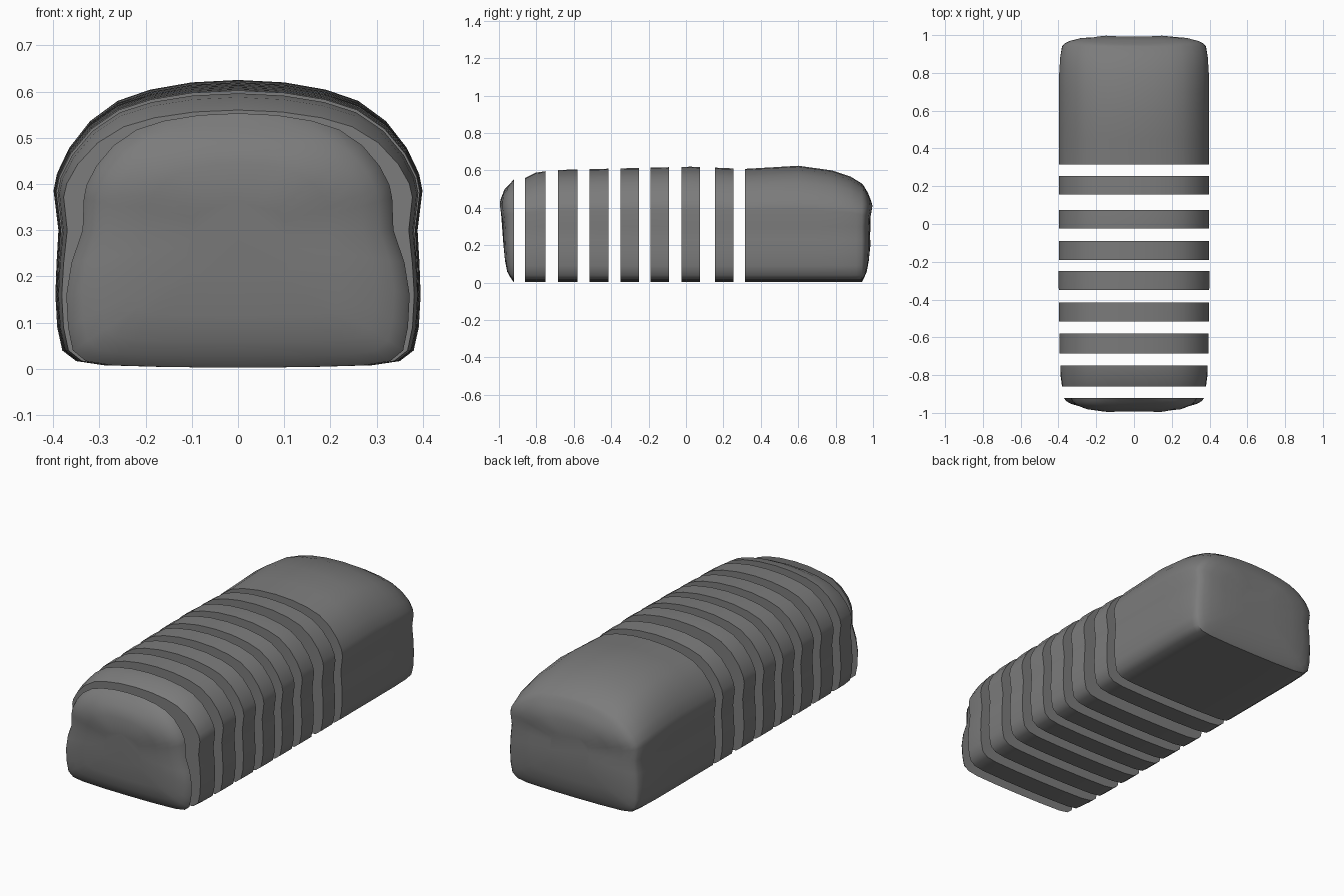
import bpy
import math

if "Cube" in bpy.data.objects:
    bpy.data.objects.remove(bpy.data.objects["Cube"], do_unlink=True)

crust = bpy.data.materials.new("grey_crust")
crust.use_nodes = True
GREY = (0.2, 0.2, 0.2, 1)
crust.diffuse_color = GREY
crust.node_tree.nodes["Principled BSDF"].inputs["Base Color"].default_value = GREY

# Loaf outline from the left crown round to the bottom (x, z)
LEFT = [(0.1, 0.605), (0.19, 0.59), (0.26, 0.567), (0.32, 0.525), (0.365, 0.47),
        (0.39, 0.42), (0.397, 0.385), (0.387, 0.3), (0.392, 0.23), (0.395, 0.16),
        (0.391, 0.09), (0.38, 0.04), (0.35, 0.017), (0.29, 0.008), (0.15, 0.004)]
OUTLINE = [(0, 0.61)] + LEFT + [(0, 0.003)] + [(-x, z) for x, z in reversed(LEFT)]
WAIST = 0.3

# Changes along the loaf: y, crown height, upper width, lower width
ALONG = [(-0.92, 0.553, 0.84, 0.94), (-0.86, 0.56, 0.95, 0.965), (-0.8, 0.59, 0.975, 0.985),
         (-0.7, 0.602, 0.99, 0.99), (-0.3, 0.612, 1.005, 1), (0.03, 0.62, 1, 1),
         (0.32, 0.608, 1, 1), (0.6, 0.625, 1, 1), (0.78, 0.6, 1, 1),
         (0.88, 0.567, 0.985, 0.99), (0.94, 0.53, 0.955, 0.965)]

# Bulge of the two rounded ends: height, reach beyond the rim
FRONT_BULGE = [(0, 0.02), (0.05, 0.045), (0.2, 0.056), (0.32, 0.06), (0.42, 0.08), (0.5, 0.064), (0.56, 0.01)]
BACK_BULGE = [(0, 0.015), (0.06, 0.034), (0.2, 0.046), (0.33, 0.042), (0.41, 0.06), (0.48, 0.042), (0.55, 0.01)]


def lookup(table, key):
    if key <= table[0][0]:
        return table[0][1:]
    for a, b in zip(table, table[1:]):
        if key <= b[0]:
            t = (key - a[0]) / (b[0] - a[0])
            return [p + (q - p) * t for p, q in zip(a[1:], b[1:])]
    return table[-1][1:]


def section(y):
    crown, upper, lower = lookup(ALONG, y)
    ring = []
    for x, z in OUTLINE:
        blend = min(1, max(0, (z - 0.2) / 0.14))
        if z > WAIST:
            z = WAIST + (z - WAIST) * (crown - WAIST) / (0.61 - WAIST)
        ring.append((x * (lower + (upper - lower) * blend), y, z))
    return ring


def dome(rim, bulge, side):
    # Shrinking rings that close a rounded end
    rings = []
    for shrink in (0.97, 0.91, 0.8, 0.6, 0.3):
        rise = (1 - shrink ** 5) ** 0.6
        ring = []
        for x, y, z in rim:
            z = 0.28 + (z - 0.28) * shrink
            ring.append((x * shrink, y + side * rise * lookup(bulge, z)[0], z))
        rings.append(ring)
    return rings


def loft(name, rings):
    n = len(OUTLINE)
    verts = [v for ring in rings for v in ring]
    faces = [tuple(range(n)), tuple(reversed(range(len(verts) - n, len(verts))))]
    for r in range(len(rings) - 1):
        for i in range(n):
            j = (i + 1) % n
            faces.append((r * n + i, (r + 1) * n + i, (r + 1) * n + j, r * n + j))
    mesh = bpy.data.meshes.new(name)
    mesh.from_pydata(verts, [], [f[::-1] for f in faces])
    mesh.materials.append(crust)
    obj = bpy.data.objects.new(name, mesh)
    bpy.context.collection.objects.link(obj)
    bpy.ops.object.select_all(action='DESELECT')
    obj.select_set(True)
    bpy.context.view_layer.objects.active = obj
    bpy.ops.object.shade_smooth_by_angle(angle=math.radians(50))


# Front heel
heel_rim = section(-0.92)
loft("front_heel", dome(heel_rim, FRONT_BULGE, -1)[::-1] + [heel_rim])

# Slices
SLICES = [(-0.86, -0.75), (-0.685, -0.58), (-0.515, -0.415), (-0.35, -0.25),
          (-0.19, -0.09), (-0.025, 0.075), (0.155, 0.255)]
for i, (start, end) in enumerate(SLICES):
    loft(f"slice_{i + 1}", [section(start), section((start + end) / 2), section(end)])

# Uncut rest of the loaf
body = [section(y) for y in (0.315, 0.45, 0.6, 0.7, 0.78, 0.83, 0.88, 0.91, 0.94)]
loft("uncut_loaf", body + dome(body[-1], BACK_BULGE, 1))
